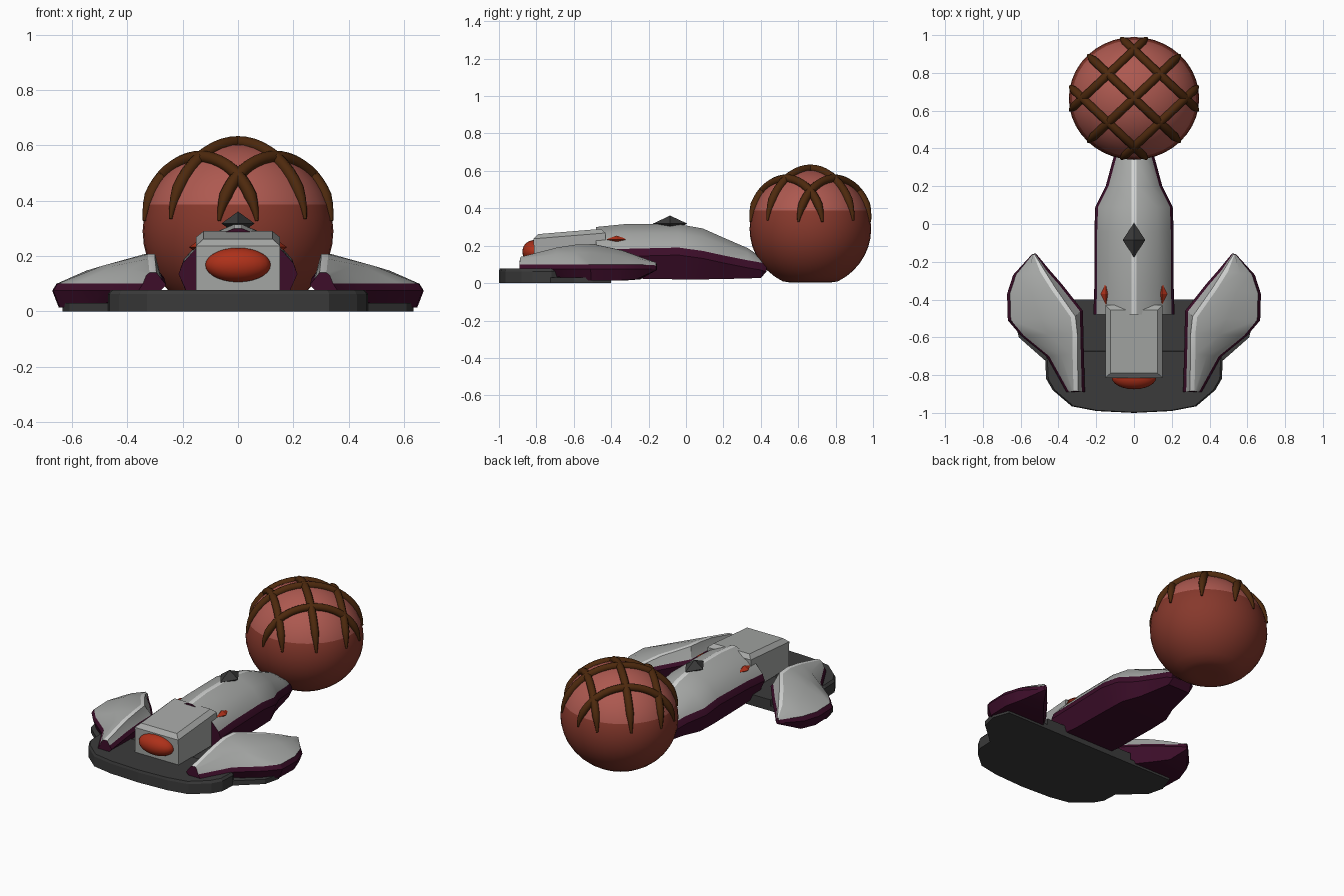
import bpy, bmesh, math
from mathutils import Vector

if "Cube" in bpy.data.objects:
    bpy.data.objects.remove(bpy.data.objects["Cube"])


def material(name, r, g, b):
    m = bpy.data.materials.new(name)
    m.diffuse_color = (r, g, b, 1)
    m.use_nodes = True
    m.node_tree.nodes["Principled BSDF"].inputs["Base Color"].default_value = m.diffuse_color
    return m


GREY = material("grey", 0.38, 0.39, 0.38)
PALE = material("pale grey", 0.65, 0.66, 0.65)
DARK = material("charcoal", 0.043, 0.043, 0.043)
PURPLE = material("dark purple", 0.045, 0.004, 0.022)
RED = material("red", 0.42, 0.03, 0.01)
SALMON = material("salmon", 0.42, 0.1, 0.08)
MAROON = material("maroon", 0.24, 0.04, 0.025)
BROWN = material("brown", 0.075, 0.022, 0.004)


def finish(name, bm, mats, smooth=None):
    bmesh.ops.recalc_face_normals(bm, faces=bm.faces)
    me = bpy.data.meshes.new(name)
    bm.to_mesh(me)
    bm.free()
    for m in mats:
        me.materials.append(m)
    ob = bpy.data.objects.new(name, me)
    bpy.context.collection.objects.link(ob)
    if smooth:
        me.polygons.foreach_set("use_smooth", [True] * len(me.polygons))
        me.set_sharp_from_angle(angle=math.radians(smooth))
    return ob


def loft(name, rings, mats, columns=None, smooth=None):
    """Skin closed rings; columns gives the material of each strip."""
    bm = bmesh.new()
    vs = [[bm.verts.new(p) for p in r] for r in rings]
    n = len(vs[0])
    for a, b in zip(vs, vs[1:]):
        for i in range(n):
            j = (i + 1) % n
            f = bm.faces.new((a[i], a[j], b[j], b[i]))
            f.material_index = columns[i] if columns else 0
    bm.faces.new(vs[0])
    bm.faces.new(vs[-1])
    return finish(name, bm, mats, smooth)


def mirrored(half):
    return half + [(-x, y) for x, y in reversed(half) if x > 0]


def plate(name, half, top, inset=1.0, base=0.0):
    o = mirrored(half)
    cy = sum(p[1] for p in o) / len(o)
    rings = [[(x, y, base) for x, y in o],
             [(x, y, top - 0.015) for x, y in o],
             [(x * inset, cy + (y - cy) * inset, top) for x, y in o]]
    return loft(name, rings, [DARK])


def gem(name, centre, size, mat):
    """Eight-sided diamond."""
    bm = bmesh.new()
    c = Vector(centre)
    ax = [Vector((size[0], 0, 0)), Vector((0, size[1], 0)),
          Vector((-size[0], 0, 0)), Vector((0, -size[1], 0))]
    ring = [bm.verts.new(c + a) for a in ax]
    for s in (1, -1):
        tip = bm.verts.new(c + Vector((0, 0, s * size[2])))
        for i in range(4):
            bm.faces.new((ring[i], ring[(i + 1) % 4], tip))
    return finish(name, bm, [mat])


# Base plates
plate("front_base", [(0, -1.0), (0.2, -0.99), (0.33, -0.965), (0.43, -0.88),
                     (0.465, -0.82), (0.47, -0.72), (0.44, -0.67)], 0.078, 0.975)
plate("rear_base", [(0, -0.75), (0.44, -0.75), (0.61, -0.6), (0.635, -0.5),
                    (0.6, -0.4)], 0.03)
plate("middle_base", [(0, -0.68), (0.31, -0.68), (0.31, -0.4)], 0.07)

# Body: y, half width, purple top, ridge top, bottom
rings = []
for y, w, zp, zt, zb in [(-0.48, 0.215, 0.175, 0.30, 0.04), (-0.33, 0.21, 0.183, 0.315, 0.025),
                         (-0.04, 0.21, 0.19, 0.315, 0.02), (0.09, 0.205, 0.172, 0.292, 0.02),
                         (0.2, 0.15, 0.148, 0.243, 0.022), (0.33, 0.115, 0.122, 0.187, 0.025),
                         (0.40, 0.095, 0.11, 0.14, 0.028), (0.43, 0.08, 0.1, 0.105, 0.07)]:
    half = [(w * 0.8, zb), (w, zp - 0.04), (w - 0.015, zp),
            (w * 0.6, zp + (zt - zp) * 0.62), (0.014, zt)]
    rings.append([(x, y, z) for x, z in mirrored(half)])
loft("body", rings, [PURPLE, GREY, PALE], [0, 0, 1, 1, 2, 1, 1, 0, 0, 0], 30)

# Side wings: inner edge, ridge, outer edge, bottom height
stations = [((0.26, -0.89), (0.295, -0.885, 0.14), (0.36, -0.89), 0.07),
            ((0.265, -0.70), (0.30, -0.69, 0.19), (0.465, -0.70), 0.035),
            ((0.268, -0.58), (0.30, -0.58, 0.207), (0.60, -0.59), 0.02),
            ((0.27, -0.46), (0.31, -0.49, 0.208), (0.668, -0.51), 0.014),
            ((0.38, -0.32), (0.415, -0.34, 0.175), (0.672, -0.37), 0.014),
            ((0.45, -0.24), (0.472, -0.25, 0.143), (0.64, -0.27), 0.02),
            ((0.52, -0.155), (0.527, -0.16, 0.105), (0.54, -0.16), 0.07)]
for side, s in (("right", 1), ("left", -1)):
    rings = []
    for a, r, b, zb in stations:
        A, B = Vector((*a, 0)), Vector((*b, 0))
        R = Vector(r)
        d = (B - A).normalized()
        width = (B - A).length
        e = min(0.016, width * 0.2)
        zi = 0.06 + R.z * 0.4
        zo = min(0.1, R.z - 0.01)
        ro = R + d * min(0.025, width * 0.25)
        go = B - d * e
        go.z = zo
        mid = ro.lerp(go, 0.5) + Vector((0, 0, 0.01))
        up = Vector((0, 0, 1))
        ring = [A + d * e * 1.5 + up * zb, A + up * (zi - 0.02), A + d * e + up * zi,
                R, ro, mid, go, B + up * max(zo - 0.025, zb + 0.005), B - d * e * 1.5 + up * zb]
        rings.append([(s * p.x, p.y, p.z) for p in ring])
    loft(side + "_wing", rings, [PURPLE, GREY, PALE], [0, 0, 1, 2, 1, 1, 0, 0, 0], 30)

# Head box with chamfered, slightly rising top
head = []
for w, y0, y1, z0, z1 in [(0.152, -0.81, -0.43, 0.075, 0.075),
                          (0.152, -0.815, -0.43, 0.237, 0.268),
                          (0.125, -0.79, -0.455, 0.262, 0.29)]:
    head.append([(-w, y0, z0), (w, y0, z0), (w, y1, z1), (-w, y1, z1)])
loft("head", head, [GREY])

# Oval front lamp
bm = bmesh.new()
bmesh.ops.create_uvsphere(bm, u_segments=24, v_segments=14, radius=1)
for v in bm.verts:
    v.co = (v.co.x * 0.118, v.co.y * 0.062 - 0.813, v.co.z * 0.062 + 0.168)
finish("front_lamp", bm, [RED], 60)

# Red side gems and dark top gem
for side, s in (("right", 1), ("left", -1)):
    gem(side + "_gem", (s * 0.147, -0.37, 0.232), (0.03, 0.062, 0.022), RED)
gem("top_gem", (0, -0.085, 0.318), (0.06, 0.092, 0.043), DARK)

# Two-tone ball with flattened bottom
CY, CZ = 0.665, 0.29
RX, RY, RZ = 0.345, 0.325, 0.315
bm = bmesh.new()
bmesh.ops.create_uvsphere(bm, u_segments=40, v_segments=20, radius=1)
for v in bm.verts:
    v.co = (v.co.x * RX, v.co.y * RY + CY, max(0.002, v.co.z * RZ + CZ))
for f in bm.faces:
    f.material_index = 0 if f.calc_center_median().z > 0.385 else 1
finish("ball", bm, [SALMON, MAROON], 60)

# Crossed straps: tapered tubes following the ball
k = 0
for turn in (1, -1):
    along = Vector((1, turn, 0)).normalized()
    across = Vector((-turn, 1, 0)).normalized()
    for off in (-0.55, 0, 0.55):
        k += 1
        r = math.sqrt(1 - off * off)
        cu = bpy.data.curves.new("strap_%d" % k, "CURVE")
        cu.dimensions = "3D"
        cu.bevel_depth = 0.023
        cu.bevel_resolution = 2
        cu.use_fill_caps = True
        sp = cu.splines.new("POLY")
        n = 25
        sp.points.add(n - 1)
        for i, p in enumerate(sp.points):
            t = math.radians(8 + 164 * i / (n - 1))
            u = across * off + along * (r * math.cos(t)) + Vector((0, 0, r * math.sin(t)))
            p.co = (u.x * (RX + 0.003), u.y * (RY + 0.003) + CY, u.z * (RZ + 0.006) + CZ, 1)
            p.radius = min(1, 0.25 + 0.25 * min(i, n - 1 - i))
        sp.use_smooth = True
        cu.materials.append(BROWN)
        bpy.context.collection.objects.link(bpy.data.objects.new("strap_%d" % k, cu))
